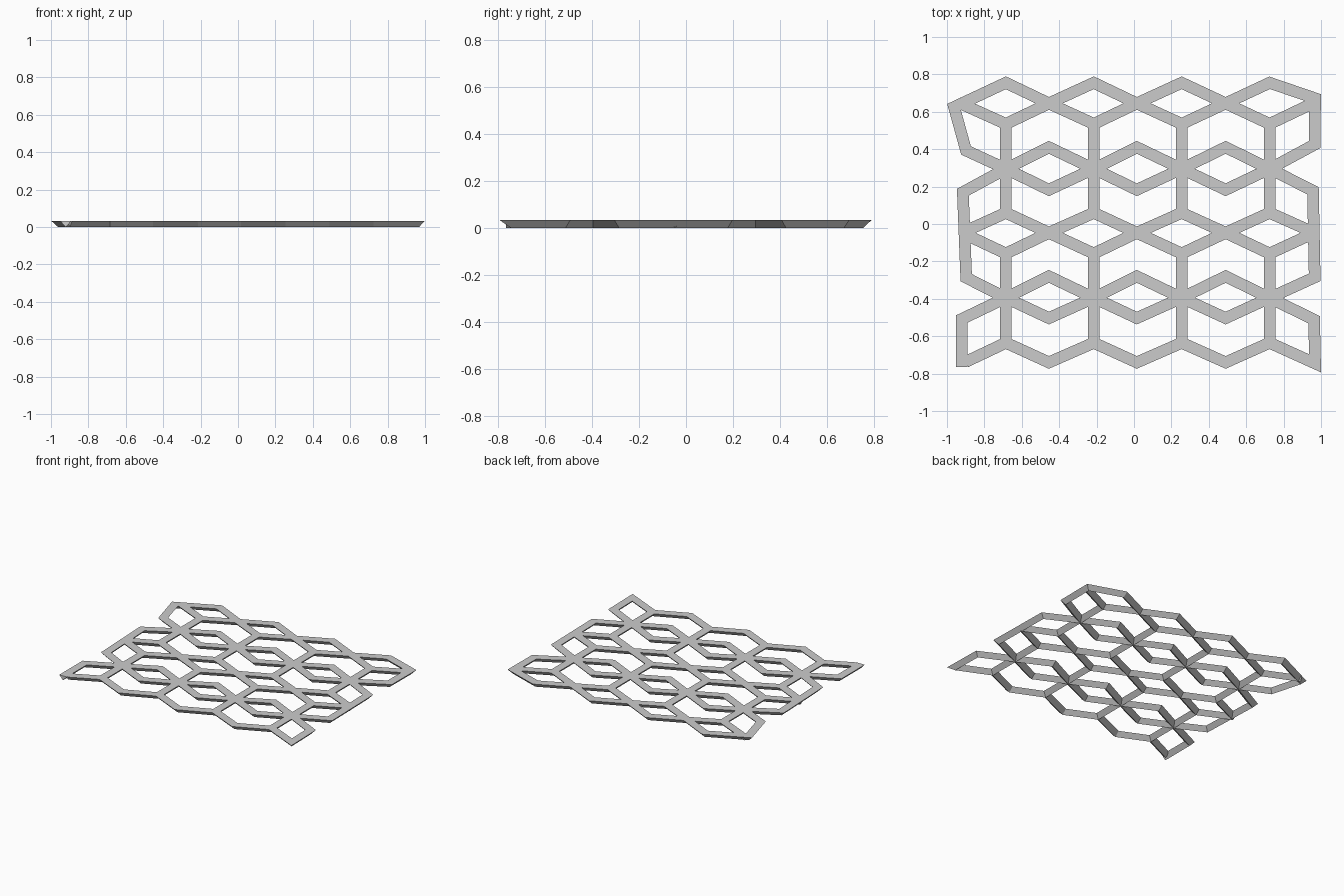
import bpy
from mathutils import Vector

if "Cube" in bpy.data.objects:
    bpy.data.objects.remove(bpy.data.objects["Cube"])

W, H = 0.031, 0.033          # half width and height of the V-shaped bars
PEAK = [-0.685, -0.215, 0.255, 0.725]   # columns with upright bars
MID = [-0.455, 0.015, 0.49]             # columns between them


def bar(name, pts, closed=False):
    """Sweep a triangular section (flat top, keel below) along a mitred path."""
    pts = [Vector(p) for p in pts]
    n = len(pts)
    verts, faces = [], []
    for i, p in enumerate(pts):
        a = pts[i - 1] if (closed or i > 0) else None
        b = pts[(i + 1) % n] if (closed or i < n - 1) else None
        d1 = (p - a).normalized() if a is not None else (b - p).normalized()
        d2 = (b - p).normalized() if b is not None else d1
        n1, n2 = Vector((-d1.y, d1.x)), Vector((-d2.y, d2.x))
        m = (n1 + n2).normalized()
        m = m * (W / max(m.dot(n1), 0.4))
        verts += [(p.x + m.x, p.y + m.y, H), (p.x - m.x, p.y - m.y, H), (p.x, p.y, 0)]
    for i in range(n if closed else n - 1):
        j = (i + 1) % n
        for k in range(3):
            l = (k + 1) % 3
            faces.append((3 * i + k, 3 * i + l, 3 * j + l, 3 * j + k))
    if not closed:
        faces += [(2, 1, 0), (3 * n - 3, 3 * n - 2, 3 * n - 1)]
    me = bpy.data.meshes.new(name)
    me.from_pydata(verts, [], faces)
    me.update()
    ob = bpy.data.objects.new(name, me)
    bpy.context.collection.objects.link(ob)
    return ob


def zigzag(y_peak, y_mid):
    """Seven points alternating between upright columns and middle columns."""
    out = []
    for i, x in enumerate(PEAK):
        out.append((x, y_peak))
        if i < 3:
            out.append((MID[i], y_mid))
    return out


# Top ring: top edge, right side, upper edge of second row, left side
bar("top_ring",
    [(-0.962, 0.625)] + zigzag(0.755, 0.645) + [(0.968, 0.672), (0.966, 0.425)]
    + zigzag(0.295, 0.41)[::-1] + [(-0.898, 0.393)], True)
# Lower edge of the first row of diamonds
bar("top_row_lower", [(-0.94, 0.65)] + zigzag(0.535, 0.645) + [(0.966, 0.65)])

# Middle ring
bar("middle_ring",
    [(-0.915, 0.17)] + zigzag(0.295, 0.183) + [(0.957, 0.178), (0.966, -0.285)]
    + zigzag(-0.395, -0.28)[::-1] + [(-0.897, -0.287)], True)
# Diamonds crossing the middle ring
for name, y in (("middle_row_upper", 0.06), ("middle_row_lower", -0.158)):
    bar(name, [(-0.92, -0.047)] + zigzag(y, -0.047) + [(0.965, -0.047)])

# Bottom ring, open at the lower left corner
bar("bottom_ring",
    [(-0.921, -0.765), (-0.921, -0.508)] + zigzag(-0.395, -0.503)
    + [(0.963, -0.512), (0.968, -0.745)]
    + zigzag(-0.635, -0.74)[::-1] + [(-0.9, -0.737)])

# Upright bars
for i, x in enumerate(PEAK):
    for j, (y0, y1) in enumerate([(0.535, 0.295), (0.295, 0.06),
                                  (-0.158, -0.395), (-0.395, -0.635)]):
        bar(f"upright_bar_{i}_{j}", [(x, y0), (x, y1)])
